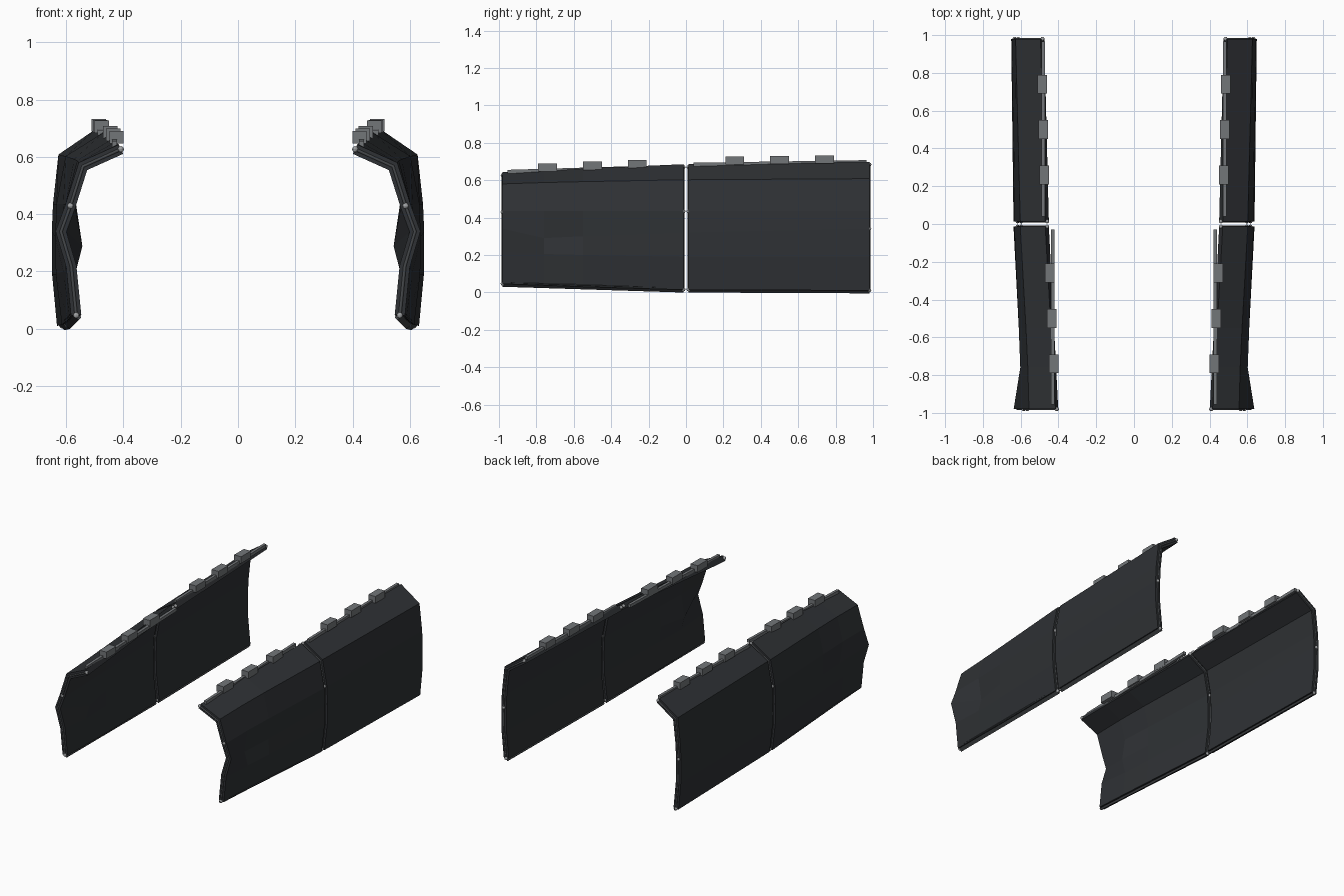
import bpy, bmesh, math
from mathutils import Vector

if "Cube" in bpy.data.objects:
    bpy.data.objects.remove(bpy.data.objects["Cube"])

def material(name, c):
    m = bpy.data.materials.new(name)
    m.diffuse_color = (*c, 1)
    m.use_nodes = True
    m.node_tree.nodes["Principled BSDF"].inputs["Base Color"].default_value = m.diffuse_color
    return m

DARK = material("dark_panel", (0.028, 0.031, 0.035))
GREY = material("grey_metal", (0.17, 0.18, 0.19))
TRIM = material("dark_trim", (0.06, 0.065, 0.07))
BOLT = material("bolt_metal", (0.35, 0.36, 0.37))
THICK = 0.036

# Outer cross-sections (x, z) from bottom to top lip, keyed by y
FRONT = {
    -0.98: [(0.583, 0.045), (0.600, 0.215), (0.637, 0.34), (0.602, 0.435), (0.556, 0.580), (0.416, 0.643)],
    -0.76: [(0.588, 0.038), (0.602, 0.205), (0.580, 0.29), (0.602, 0.435), (0.562, 0.587), (0.428, 0.652)],
    -0.55: [(0.594, 0.030), (0.610, 0.20), (0.606, 0.30), (0.610, 0.435), (0.572, 0.592), (0.440, 0.662)],
    -0.014: [(0.615, 0.014), (0.636, 0.19), (0.638, 0.32), (0.634, 0.435), (0.602, 0.602), (0.470, 0.685)],
}
REAR = {
    0.014: [(0.615, 0.014), (0.636, 0.19), (0.638, 0.32), (0.634, 0.435), (0.602, 0.602), (0.470, 0.685)],
    0.98: [(0.632, 0.010), (0.649, 0.19), (0.650, 0.34), (0.646, 0.435), (0.627, 0.608), (0.495, 0.698)],
}

def offset(pts, d):
    """Move an open profile inward by d along mitred normals."""
    p = [Vector(q) for q in pts]
    dirs = [(b - a).normalized() for a, b in zip(p, p[1:])]
    nor = [Vector((-t.y, t.x)) for t in dirs]
    out = []
    for i, q in enumerate(p):
        a, b = nor[max(i - 1, 0)], nor[min(i, len(nor) - 1)]
        m = (a + b).normalized()
        out.append(q + m * d / m.dot(a))
    return out

def finish(bm, name, mat):
    bmesh.ops.recalc_face_normals(bm, faces=bm.faces)
    me = bpy.data.meshes.new(name)
    bm.to_mesh(me)
    bm.free()
    me.materials.append(mat)
    ob = bpy.data.objects.new(name, me)
    bpy.context.collection.objects.link(ob)
    return ob

def loft(name, rings, mat):
    """Skin closed rings and cap both ends."""
    bm = bmesh.new()
    vs = [[bm.verts.new(p) for p in r] for r in rings]
    n = len(rings[0])
    for a, b in zip(vs, vs[1:]):
        for i in range(n):
            j = (i + 1) % n
            bm.faces.new((a[i], a[j], b[j], b[i]))
    h = n // 2
    for r in (vs[0], vs[-1]):
        if n == 4:
            bm.faces.new(r)
        else:
            for i in range(h - 1):
                bm.faces.new((r[i], r[i + 1], r[n - 2 - i], r[n - 1 - i]))
    return finish(bm, name, mat)

def box(name, centre, size, mat):
    bm = bmesh.new()
    bmesh.ops.create_cube(bm, size=1)
    for v in bm.verts:
        v.co = Vector(centre) + Vector(a * b for a, b in zip(v.co, size))
    return finish(bm, name, mat)

def bar(name, a, b, w, h, mat, angle=0.0):
    """Straight rectangular bar, section rotated about y."""
    c, s = math.cos(angle), math.sin(angle)
    rings = []
    for p in (a, b):
        rings.append([(p[0] + u * w * c - v * h * s, p[1], p[2] + u * w * s + v * h * c)
                      for u, v in ((-.5, -.5), (.5, -.5), (.5, .5), (-.5, .5))])
    return loft(name, rings, mat)

def tube(name, pts, r, mat):
    cu = bpy.data.curves.new(name, 'CURVE')
    cu.dimensions = '3D'
    cu.bevel_depth = r
    cu.bevel_resolution = 1
    sp = cu.splines.new('POLY')
    sp.points.add(len(pts) - 1)
    for q, p in zip(sp.points, pts):
        q.co = (*p, 1)
    cu.materials.append(mat)
    ob = bpy.data.objects.new(name, cu)
    bpy.context.collection.objects.link(ob)

def balls(name, pts, r, mat):
    bm = bmesh.new()
    for p in pts:
        new = bmesh.ops.create_uvsphere(bm, u_segments=10, v_segments=6, radius=r)["verts"]
        bmesh.ops.translate(bm, verts=new, vec=p)
    finish(bm, name, mat)

for s, side in ((1, "right"), (-1, "left")):
    for sections, end in ((FRONT, "front"), (REAR, "rear")):
        tag = f"{end}_{side}"
        # folded armour skirt panel
        rings = [[(s * x, y, z) for x, z in list(map(tuple, pts)) + [tuple(q) for q in reversed(offset(pts, THICK))]]
                 for y, pts in sections.items()]
        loft("side_panel_" + tag, rings, DARK)

        # edge trim and bolts at both panel ends
        mids = {y: [(s * q.x, y, q.y) for q in offset(p, THICK / 2)] for y, p in sections.items()}
        ys = list(mids)
        bolts = []
        for y in (ys[0], ys[-1]):
            tube("end_trim_" + tag, mids[y], 0.006, TRIM)
            bolts += [mids[y][0], mids[y][2 if y > 0.5 else 3], mids[y][-1]]
        balls("bolts_" + tag, bolts, 0.011, BOLT)

        # tilted bottom rail
        a, b = mids[ys[0]][0], mids[ys[-1]][0]
        bar("bottom_rail_" + tag, a, b, 0.036, 0.014, TRIM, s * math.radians(40))

        # top mounting rail and brackets
        if end == "front":
            bar("top_rail_" + tag, (s * 0.431, -0.955, 0.645), (s * 0.431, -0.03, 0.672), 0.018, 0.02, GREY)
            spots = [(0.424, -0.74, 0.668), (0.436, -0.50, 0.677), (0.446, -0.26, 0.686)]
        else:
            bar("top_rail_" + tag, (s * 0.481, 0.04, 0.683), (s * 0.481, 0.965, 0.697), 0.018, 0.02, GREY)
            spots = [(0.476, 0.26, 0.705), (0.481, 0.50, 0.707), (0.486, 0.74, 0.710)]
        for x, y, z in spots:
            box("mount_bracket_" + tag, (s * x, y, z), (0.05, 0.1, 0.044), GREY)
